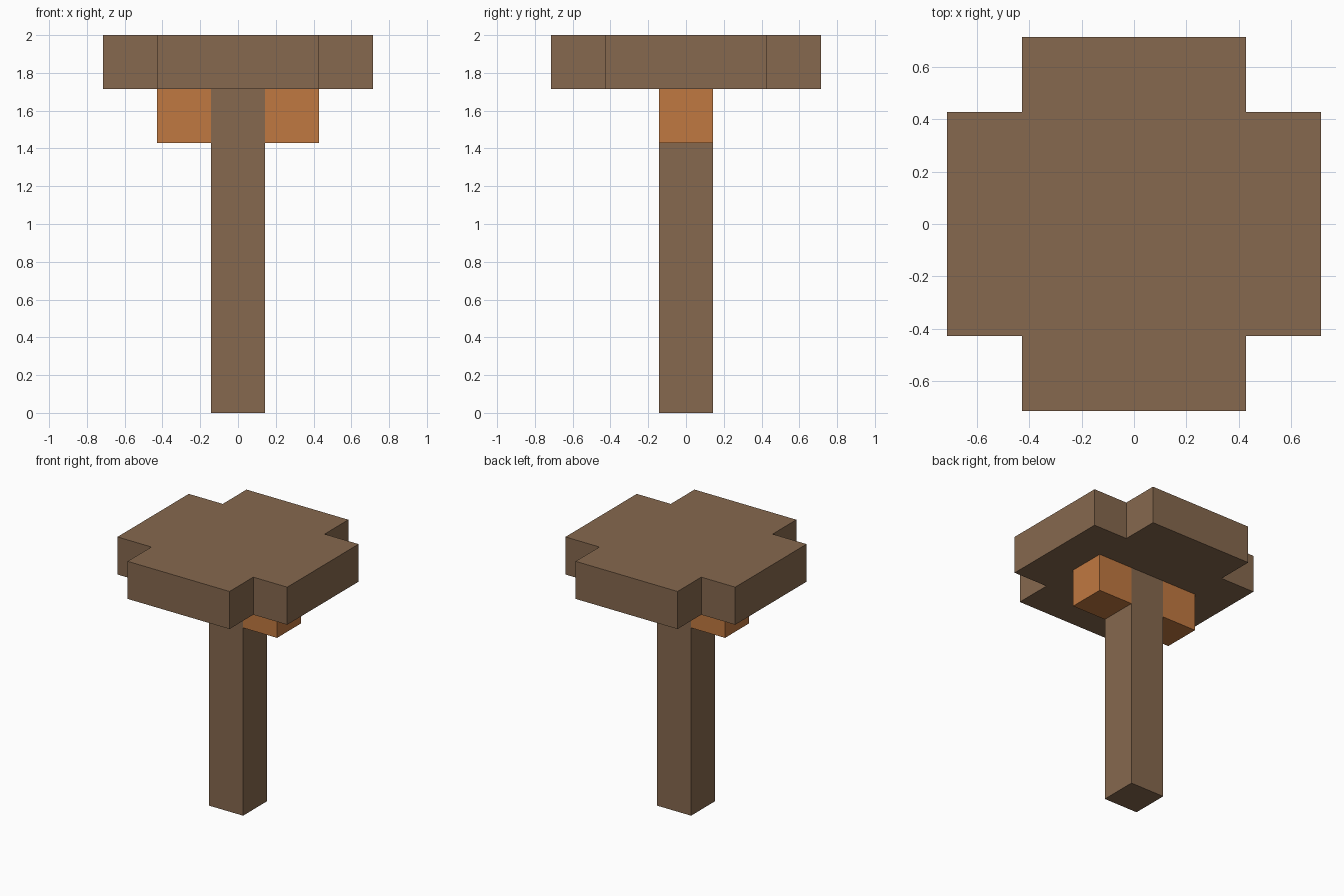
import bpy
import bmesh
from mathutils import Matrix, Vector

U = 2 / 7  # one block; the model is seven blocks tall

cube = bpy.data.objects.get("Cube")
if cube:
    bpy.data.objects.remove(cube, do_unlink=True)


def make_material(name, rgb):
    mat = bpy.data.materials.new(name)
    mat.use_nodes = True
    mat.diffuse_color = (*rgb, 1)
    mat.node_tree.nodes["Principled BSDF"].inputs["Base Color"].default_value = (*rgb, 1)
    return mat


def add_object(name, bm, mat):
    bmesh.ops.recalc_face_normals(bm, faces=bm.faces)
    mesh = bpy.data.meshes.new(name)
    bm.to_mesh(mesh)
    bm.free()
    mesh.materials.append(mat)
    obj = bpy.data.objects.new(name, mesh)
    bpy.context.collection.objects.link(obj)
    return obj


def add_box(name, center, size, mat):
    bm = bmesh.new()
    matrix = Matrix.Translation(Vector(center) * U) @ Matrix.Diagonal((*(Vector(size) * U), 1))
    bmesh.ops.create_cube(bm, size=1, matrix=matrix)
    return add_object(name, bm, mat)


brown = make_material("brown wood", (0.24, 0.14, 0.077))
orange = make_material("orange wood", (0.53, 0.19, 0.052))

# Square post up to the underside of the top
add_box("post", (0, 0, 3), (1, 1, 6), brown)

# Bracket on each side of the post
for side, x in (("left", 1), ("right", -1)):
    add_box(side + "_bracket", (x, 0, 5.5), (1, 1, 1), orange)

# Slab with a square notch at each corner
corner = [(2.5, 1.5), (1.5, 1.5), (1.5, 2.5)]
outline = []
for turn in range(4):
    outline += corner
    corner = [(-y, x) for x, y in corner]
bm = bmesh.new()
base = bm.faces.new([bm.verts.new((x * U, y * U, 6 * U)) for x, y in outline])
slab = bmesh.ops.extrude_face_region(bm, geom=[base], use_keep_orig=True)
bmesh.ops.translate(bm, vec=(0, 0, U),
                    verts=[v for v in slab["geom"] if isinstance(v, bmesh.types.BMVert)])
add_object("notched_top", bm, brown)
